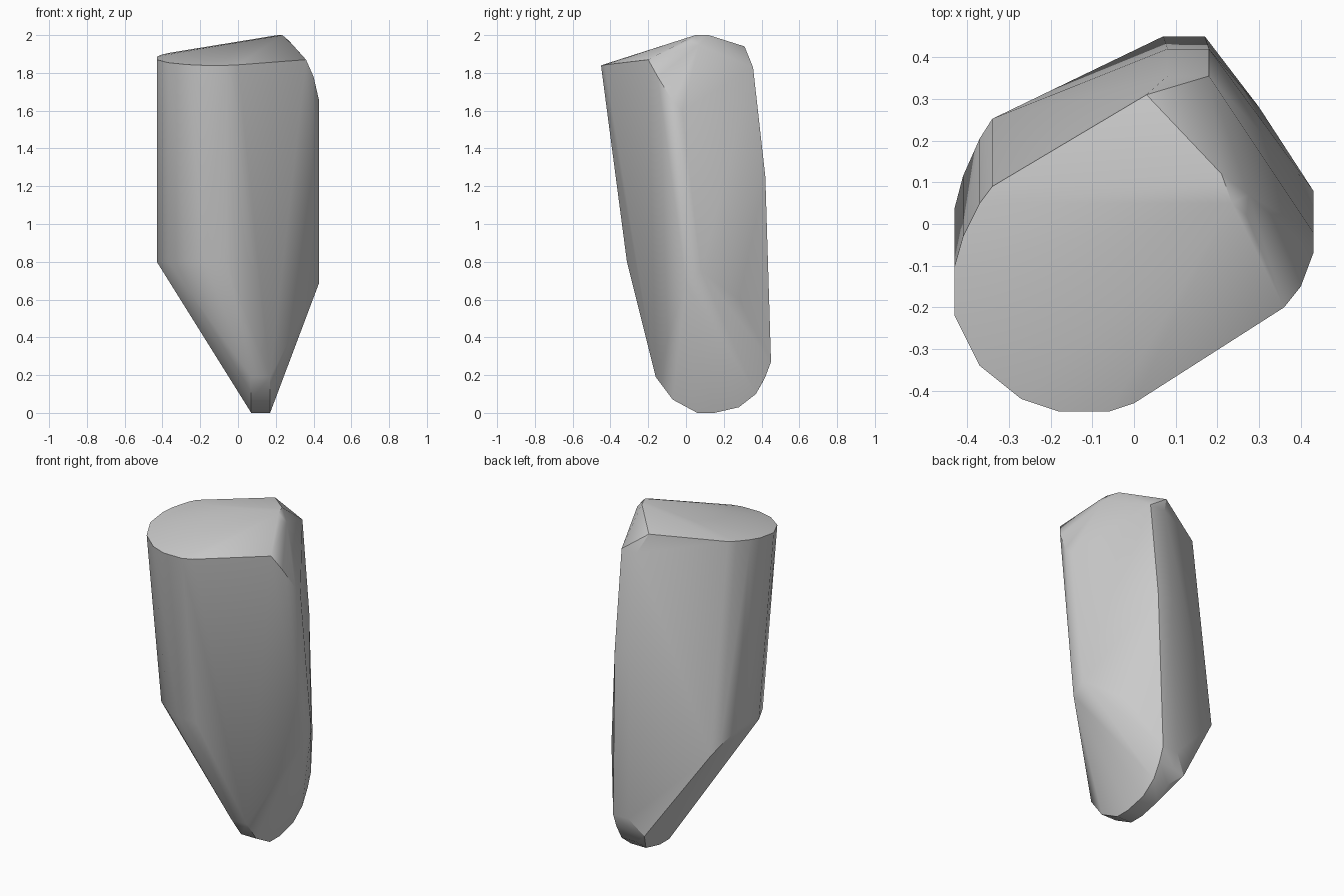
import bpy
import bmesh
from math import radians
from mathutils import Vector

default = bpy.data.objects.get("Cube")
if default:
    bpy.data.objects.remove(default, do_unlink=True)

LEAN = 0.132      # how far the shaft drifts backward per unit of depth


def make_material(name, value):
    mat = bpy.data.materials.new(name)
    mat.use_nodes = True
    colour = (value, value, value, 1)
    mat.diffuse_color = colour
    mat.node_tree.nodes["Principled BSDF"].inputs["Base Color"].default_value = colour
    return mat


def lean_down(x, y, top, bottom):
    """Slide a point down the leaning shaft."""
    return Vector((x, y + LEAN * (top - bottom), bottom))


def hull_object(name, points, material):
    """Wrap the points in a faceted convex shell."""
    bm = bmesh.new()
    for point in points:
        bm.verts.new(point)
    result = bmesh.ops.convex_hull(bm, input=bm.verts[:])
    loose = {g for g in result["geom_interior"] + result["geom_unused"]
             if isinstance(g, bmesh.types.BMVert)}
    bmesh.ops.delete(bm, geom=list(loose), context="VERTS")
    bmesh.ops.dissolve_limit(bm, angle_limit=radians(1), verts=bm.verts[:], edges=bm.edges[:])
    bmesh.ops.recalc_face_normals(bm, faces=bm.faces[:])
    mesh = bpy.data.meshes.new(name)
    bm.to_mesh(mesh)
    bm.free()
    mesh.materials.append(material)
    obj = bpy.data.objects.new(name, mesh)
    bpy.context.collection.objects.link(obj)
    return obj


points = []

# Rounded shaft: the rim slopes up to the back, the lower end meets the wedge
rim = [(0, -.43), (-.06, -.45), (-.18, -.45), (-.27, -.42), (-.37, -.34),
       (-.43, -.22), (-.43, -.10), (-.41, -.03), (-.37, .05), (-.34, .09)]
for x, y in rim:
    top = 1.84 + 0.13 * (y + 0.45)
    bottom = 0.8 if y < -0.2 else 0.83 - 1.66 * (x + 0.43)
    points += [Vector((x, y, top)), lean_down(x, y, top, bottom)]

# Crown peak and its back corner
points += [(.21, .12, 2), (.235, .05, 2), (.27, .02, 1.97), (.275, .07, 1.95), (.03, .31, 1.94)]

# Side corner, rounded at the top and narrowing to a blunt strip
points += [(.36, -.2, 1.87), (.40, -.15, 1.78), (.43, -.07, 1.65), (.43, -.02, 1.6),
           (.43, 0, .69), (.43, .08, .75), (.30, .28, .6)]

# Chamfered back edge running down into the tip
for y, z in [(.355, 1.83), (.42, 1.25)]:
    points += [(.08, y, z), (.18, y, z)]
points.append((-.01, .41, .17))

# Narrow rounded tip
for y, z in [(.45, .27), (.42, .19), (.37, .1), (.28, .03), (.15, 0),
             (.06, 0), (-.07, .07), (-.16, .19)]:
    points += [(.07, y, z), (.17, y, z)]

grey = make_material("stone grey", 0.6)
stone = hull_object("stone_shard", points, grey)

# Soft facets with crisp main edges
bpy.ops.object.select_all(action="DESELECT")
stone.select_set(True)
bpy.context.view_layer.objects.active = stone
bpy.ops.object.shade_smooth_by_angle(angle=radians(30))
